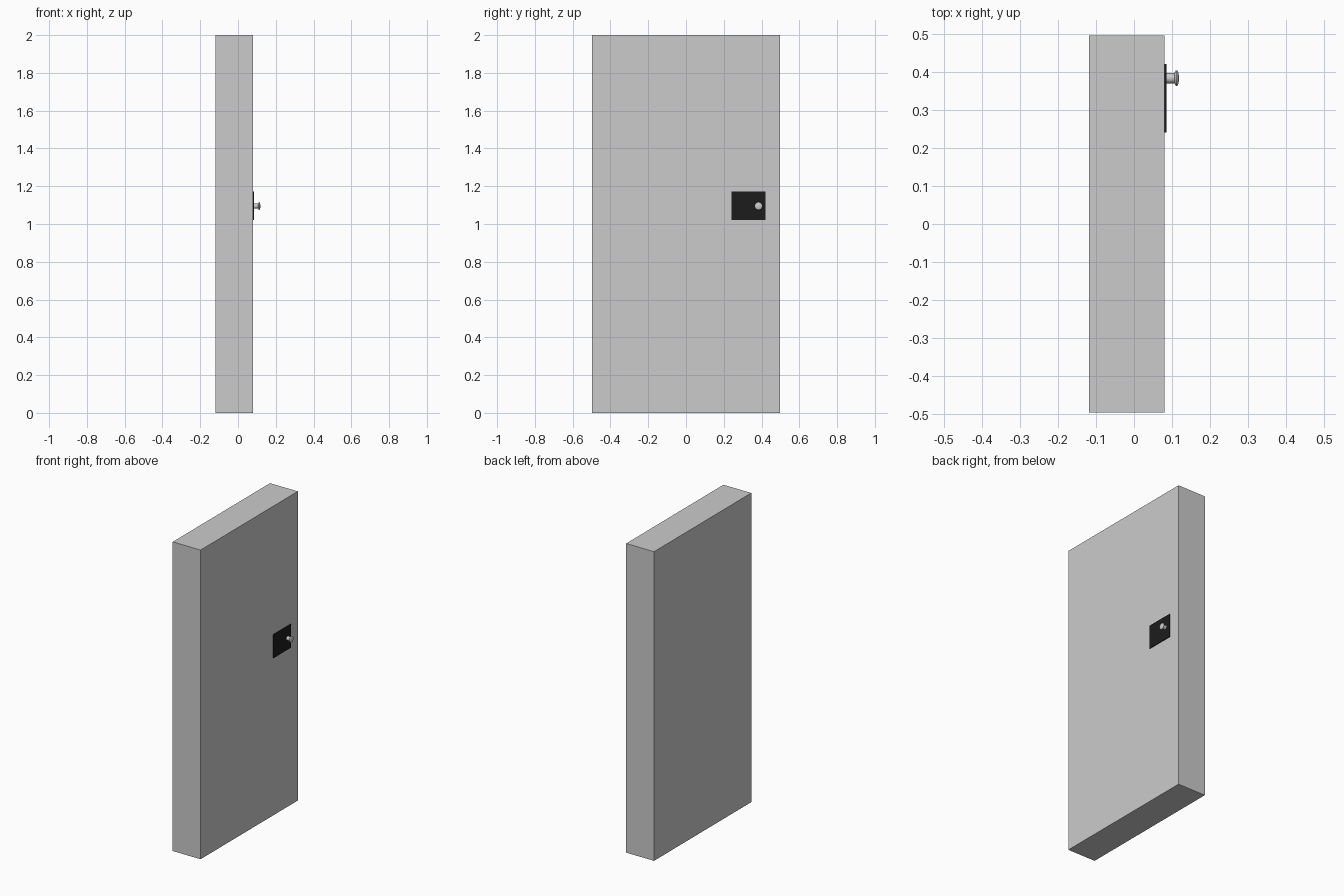
import bpy, math
from mathutils import Matrix, Vector

if "Cube" in bpy.data.objects:
    bpy.data.objects.remove(bpy.data.objects["Cube"])


def box(name, lo, hi):
    lo, hi = Vector(lo), Vector(hi)
    bpy.ops.mesh.primitive_cube_add(size=1)
    ob = bpy.context.object
    ob.name = name
    ob.data.transform(Matrix.Translation((lo + hi) / 2) @ Matrix.Diagonal((*(hi - lo), 1)))
    return ob


# Door slab
box("door_slab", (-0.119, -0.497, 0), (0.08, 0.497, 2))

# Dark lock plate on the +x face
plate = box("lock_plate", (0.079, 0.241, 1.02), (0.0855, 0.422, 1.171))
mat = bpy.data.materials.new("black_plate")
mat.diffuse_color = (0.012, 0.012, 0.012, 1)
mat.use_nodes = True
mat.node_tree.nodes["Principled BSDF"].inputs["Base Color"].default_value = mat.diffuse_color
plate.data.materials.append(mat)

# Knob stem
KY, KZ = 0.384, 1.095
bpy.ops.mesh.primitive_cylinder_add(vertices=32, radius=0.0135, depth=0.026,
                                    location=(0.096, KY, KZ),
                                    rotation=(0, math.pi / 2, 0))
bpy.context.object.name = "knob_stem"
bpy.ops.object.shade_smooth_by_angle()

# Flattened round knob head
bpy.ops.mesh.primitive_uv_sphere_add(segments=32, ring_count=16, radius=1,
                                     location=(0.112, KY, KZ),
                                     rotation=(0, math.pi / 2, 0))
head = bpy.context.object
head.name = "knob_head"
head.scale = (0.021, 0.021, 0.0065)
bpy.ops.object.shade_smooth_by_angle()
